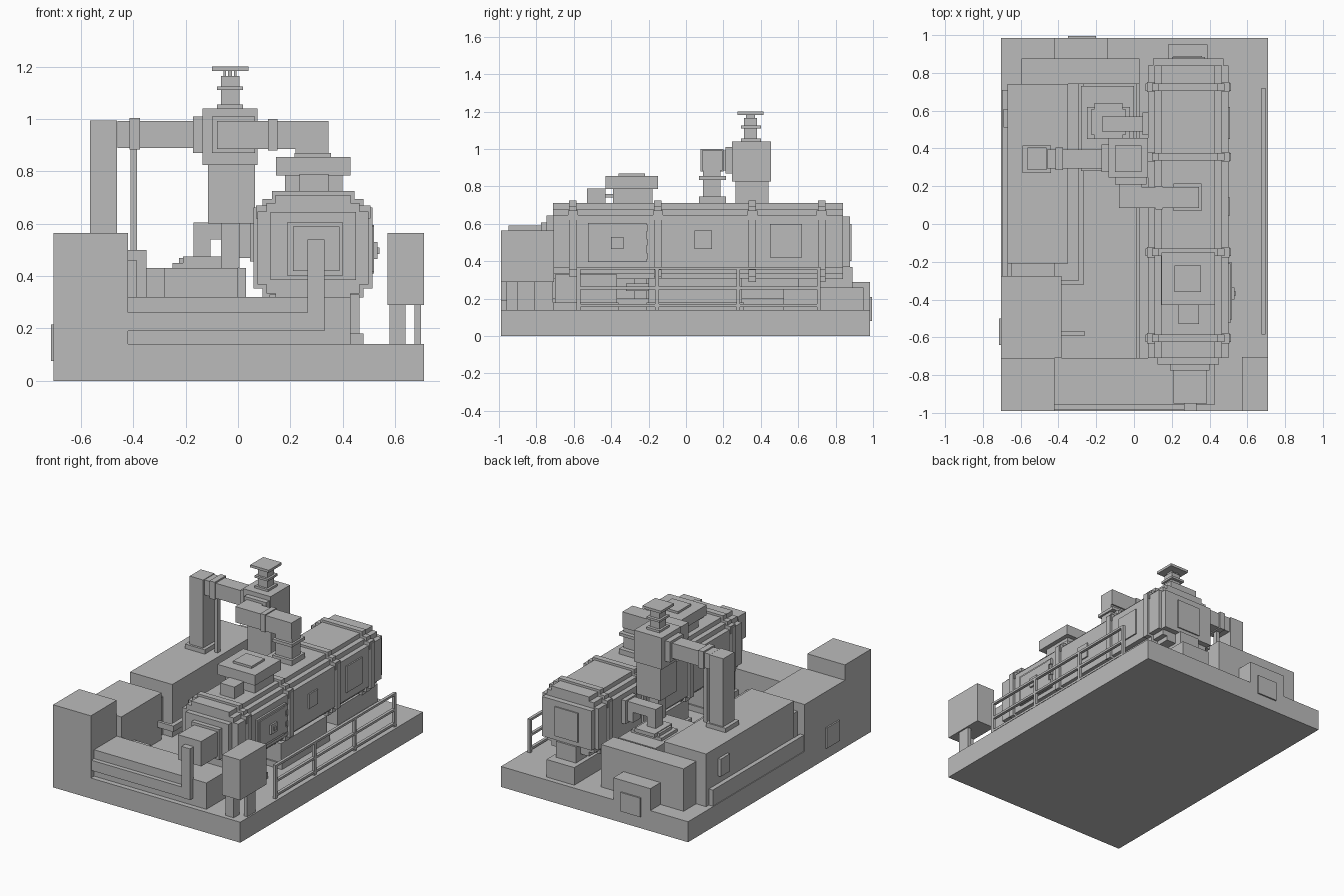
import bpy, bmesh

grey = bpy.data.materials.new("plain grey")
grey.diffuse_color = (0.5, 0.5, 0.5, 1)


def part(name, *boxes):
    """One object made of boxes (x0, x1, y0, y1, z0, z1)."""
    bm = bmesh.new()
    for x0, x1, y0, y1, z0, z1 in boxes:
        vs = bmesh.ops.create_cube(bm, size=1)["verts"]
        for v in vs:
            v.co.x = x1 if v.co.x > 0 else x0
            v.co.y = y1 if v.co.y > 0 else y0
            v.co.z = z1 if v.co.z > 0 else z0
    me = bpy.data.meshes.new(name)
    bm.to_mesh(me)
    bm.free()
    me.materials.append(grey)
    ob = bpy.data.objects.new(name, me)
    bpy.context.collection.objects.link(ob)
    return ob


def stepped(y0, y1, g=0.0):
    """Stepped round section of the tank, grown by g."""
    cx, cz = 0.287, 0.507
    return [(cx - w - g, cx + w + g, y0, y1, cz - h - g, cz + h + g)
            for w, h in ((.143, .203), (.178, .173), (.212, .14))]


# Base slab and left-hand cabinets
part("base", (-.705, .71, -.99, .985, 0, .14))
part("front_left_cabinet", (-.705, -.42, -.99, -.71, 0, .565))
part("middle_left_cabinet", (-.705, -.385, -.71, -.275, 0, .46))
part("long_left_cabinet", (-.67, -.35, -.21, .74, .14, .5))
part("left_step", (-.7, -.67, -.275, .71, .14, .25))
part("cabinet_link", (-.65, -.42, -.275, -.21, .14, .4))
part("back_cabinet", (-.595, .03, .74, .875, .14, .43))
part("back_box", (-.42, -.14, .875, .985, .14, .29))
part("back_hatch", (-.35, -.2, .985, .995, .08, .21))
part("left_hatch", (-.715, -.705, -.64, -.5, .075, .215))
part("cabinet_hatch", (-.69, -.67, .51, .61, .3, .42))

# Front bench with the bent pipe
part("front_bench", (-.42, .43, -.955, -.71, .14, .32))
part("front_pipe", (-.42, .33, -.985, -.955, .19, .26), (.265, .33, -.99, -.95, .19, .54))

# Floor channel and pipes in the well
part("floor_rail", (.01, .03, -.71, .74, .14, .2))
part("well_pipe", (-.295, -.265, -.32, .74, .24, .28), (-.385, -.265, -.32, -.3, .24, .28))
part("well_bracket", (-.385, -.26, -.59, -.57, .14, .25))

# Front-right control box on legs
part("control_box", (.572, .71, -.99, -.705, .29, .565))
part("control_box_legs", (.578, .64, -.96, -.9, .14, .29), (.675, .7, -.9, -.81, .14, .29))

# Tank body, rings and end caps
part("tank", *stepped(-.71, .84))
part("tank_back_cap", (.1, .475, .84, .877, .37, .64), (.2, .375, .877, .885, .4, .6))
part("tank_front_cap", (.125, .45, -.745, -.71, .385, .645), (.19, .4, -.775, -.745, .4, .607),
     (.21, .387, -.95, -.775, .42, .59))
for i, y in enumerate((-.605, -.15, .355, .725)):
    part(f"tank_ring_{i}", *stepped(y - .02, y + .02, .015),
         *[(x - .022, x + .022, y - .027, y + .027, .62, .67) for x in (.09, .484)])

# Tank supports
part("tank_saddles", (.12, .465, -.7, -.37, .14, .33), (.12, .465, -.2, .3, .14, .31),
     (.1, .48, -.71, -.36, .14, .18), (.1, .48, -.21, .31, .14, .18))
part("back_pedestal", (.18, .39, .52, .95, .14, .26), (.21, .36, .6, .89, .26, .37))

# Hatches on the right flank
part("flank_frame", (.49, .512, -.525, -.21, .395, .605))
part("flank_door", (.512, .52, -.505, -.225, .415, .59))
part("door_hinges", *[(.5, .52, -.24, -.205, z, z + .035) for z in (.41, .485, .56)])
part("door_wheel", (.52, .532, -.4, -.335, .465, .53), (.532, .54, -.378, -.358, .485, .51))
part("flank_panels", (.49, .508, .045, .14, .465, .565), (.49, .508, .45, .62, .42, .6))

# Roof unit on the front of the tank
part("roof_unit", (.18, .4, -.39, -.18, .7, .79), (.145, .43, -.43, -.15, .785, .855),
     (.215, .355, -.36, -.22, .855, .87))
part("roof_box", (.235, .345, -.53, -.43, .7, .79), (.26, .32, -.43, -.38, .74, .76))

# Central stack
part("stack", (-.135, .075, .245, .455, .825, 1.04), (-.115, .065, .265, .44, .6, .825),
     (-.065, .005, .31, .39, .43, .6))
part("stack_top", (-.08, .02, .295, .4, 1.04, 1.055), (-.065, .005, .31, .38, 1.055, 1.165),
     (-.08, .02, .295, .4, 1.11, 1.125), (-.055, -.045, .32, .37, 1.165, 1.185),
     (-.015, -.005, .32, .37, 1.165, 1.185), (-.038, -.022, .33, .36, 1.165, 1.185),
     (-.1, .04, .275, .415, 1.183, 1.2))

# Left duct down to the long cabinet
part("left_duct", (-.46, -.13, .295, .395, .89, .993), (-.565, -.463, .285, .405, .5, .995),
     (-.59, -.44, .27, .415, .5, .53))
part("left_duct_collars", (-.415, -.375, .285, .405, .883, 1.003), (-.172, -.135, .275, .42, .87, 1.01))
part("left_duct_post", (-.41, -.385, .33, .36, .5, .885))

# Right duct down to the tank
part("right_duct", (-.08, .345, .085, .195, .885, .993), (-.08, .04, .19, .25, .885, .993),
     (.22, .345, .09, .185, .7, .89))
part("right_duct_collars", (-.1, .065, .21, .246, .87, 1.01), (.115, .15, .078, .2, .88, 1.0),
     (.21, .358, .07, .215, .835, .855), (.21, .358, .07, .215, .705, .745))

# Pump on its deck, piped into the tank
part("pump_deck", (-.28, 0, .28, .73, .14, .43))
part("pump", (-.25, -.02, .45, .62, .43, .45), (-.21, -.06, .45, .64, .45, .475),
     (-.225, -.045, .47, .61, .45, .47), (-.17, -.105, .49, .57, .475, .605))
part("pump_pipe", (-.17, .08, .49, .57, .54, .605), (0, .06, .49, .57, .47, .6),
     (.045, .08, .47, .59, .455, .615))

# Safety railing
part("railing", *[(.675, .695, -.585, .72, z, z + .015) for z in (.155, .25, .355)],
     *[(.675, .695, y - .01, y + .01, .14, .37) for y in (-.575, -.155, .28, .71)])
